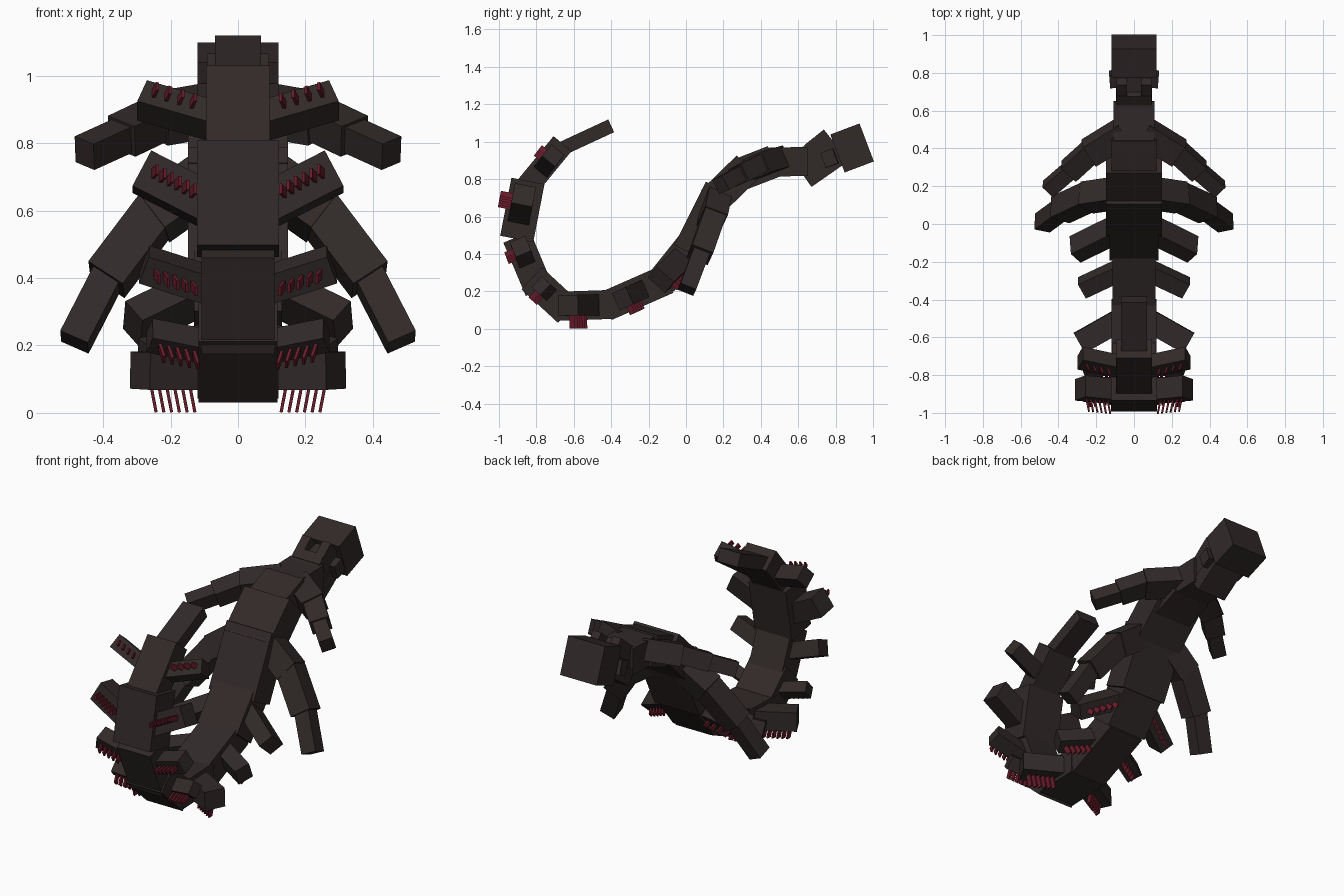
import bpy, bmesh
from mathutils import Vector, Matrix

cube = bpy.data.objects.get("Cube")
if cube:
    bpy.data.objects.remove(cube)


def material(name, rgb):
    m = bpy.data.materials.new(name)
    m.use_nodes = True
    m.diffuse_color = (*rgb, 1)
    bsdf = m.node_tree.nodes["Principled BSDF"]
    bsdf.inputs["Base Color"].default_value = (*rgb, 1)
    bsdf.inputs["Roughness"].default_value = 0.9
    return m


shell = material("dark brown shell", (0.031, 0.0225, 0.022))
red = material("deep red", (0.14, 0.012, 0.024))


def add_box(bm, p0, p1, width, depth, normal):
    """Box running from p0 to p1; depth is measured along the normal."""
    p0, p1 = Vector(p0), Vector(p1)
    along = (p1 - p0).normalized()
    side = along.cross(normal).normalized()
    up = side.cross(along)
    rot = Matrix((side, along, up)).transposed().to_4x4()
    size = Matrix.Diagonal((width, (p1 - p0).length, depth, 1))
    bmesh.ops.create_cube(bm, size=1, matrix=Matrix.Translation((p0 + p1) / 2) @ rot @ size)


def finish(name, bm, mat, mirror=False):
    mesh = bpy.data.meshes.new(name)
    bmesh.ops.recalc_face_normals(bm, faces=bm.faces)
    bm.to_mesh(mesh)
    bm.free()
    mesh.materials.append(mat)
    ob = bpy.data.objects.new(name, mesh)
    bpy.context.collection.objects.link(ob)
    if mirror:
        ob.modifiers.new("Mirror", "MIRROR").use_mirror_merge = False


def bar(name, p0, p1, width, depth, normal, mirror=False):
    bm = bmesh.new()
    add_box(bm, p0, p1, width, depth, normal)
    finish(name, bm, shell, mirror)


def central(name, a, b, width, depth, x=0):
    """Box along two (y, z) points, on the centre plane or mirrored at x."""
    normal = Vector((0, a[1] - b[1], b[0] - a[0]))
    bar(name, (x, *a), (x, *b), width, depth, normal, x > 0)


# Curled body, from tail tip to neck: start, end, width, thickness
body = [
    ((-.40, 1.085), (-.68, .955), .135, .075),
    ((-.66, .99), (-.865, .74), .19, .125),
    ((-.845, .79), (-.905, .48), .243, .18),
    ((-.905, .49), (-.785, .205), .217, .155),
    ((-.825, .27), (-.63, .09), .235, .16),
    ((-.68, .12), (-.40, .13), .24, .155),
    ((-.43, .12), (-.10, .265), .23, .16),
    ((-.13, .25), (.03, .45), .26, .165),
    ((.01, .41), (.18, .75), .295, .165),
    ((.14, .68), (.33, .865), .295, .17),
    ((.29, .825), (.47, .895), .24, .175),
    ((.44, .89), (.65, .895), .215, .155),
]
for i, (a, b, w, d) in enumerate(body):
    central("tail_tip" if i == 0 else f"body_segment_{i}", a, b, w, d)

# Head: neck, forked brow, jaw, skull block and cheek pieces
central("neck", (.62, .895), (.84, .95), .18, .15)
central("brow", (.66, .945), (.705, .983), .18, .09)
central("brow_prong", (.66, .945), (.765, 1.03), .055, .09, .065)
central("jaw", (.645, .795), (.81, .91), .19, .09)
central("skull", (.81, .937), (.966, .996), .24, .217)
bar("cheek", (.10, .735, .90), (.105, .80, .925), .055, .085, (0, 0, 1), True)

# Side legs: body segment, root, end, width, depth, spike count, spike length
legs = [
    (1, (.06, -.758, .862), (.285, -.71, .927), .085, .09, 4, .035),
    (2, (.06, -.89, .60), (.285, -.868, .715), .12, .115, 6, .065),
    (3, (.06, -.86, .37), (.278, -.885, .44), .09, .09, 5, .045),
    (4, (.06, -.73, .19), (.262, -.775, .23), .065, .08, 5, .05),
    (5, (.06, -.50, .125), (.29, -.63, .125), .12, .11, 6, .068),
    (6, (.06, -.237, .207), (.275, -.338, .16), .09, .10, 5, .045),
    (7, (.06, -.01, .385), (.312, -.135, .262), .09, .125, 5, .035),
]
curl_centre = Vector((0, -.45, .6))
for seg, root, end, w, d, count, length in legs:
    a, b = body[seg][:2]
    root, end = Vector(root), Vector(end)
    normal = Vector((0, a[1] - b[1], b[0] - a[0])).normalized()
    if normal.dot(Vector((0, root.y, root.z)) - curl_centre) < 0:
        normal.negate()
    bar(f"leg_{seg}", root, end, w, d, normal, True)
    # Row of thin spikes on the outer face, leaning to the body
    bm = bmesh.new()
    lean = Vector((.015, 0, 0))
    for k in range(count):
        base = root.lerp(end, .36 + .5 * k / (count - 1)) + normal * (d / 2 - .01)
        tip = base + normal * (length + .01) - lean
        add_box(bm, base, tip, .03, .009, (1, 0, 0))
    finish(f"spikes_{seg}", bm, red, True)


# Jointed arms: joints, then width and depth of each piece
def arm(name, joints, sizes, normal):
    for part, p0, p1, (w, d) in zip(("shoulder", "upper", "fore"), joints, joints[1:], sizes):
        step = (Vector(p1) - Vector(p0)).normalized() * .02
        bar(f"{name}_{part}", Vector(p0) - step, p1, w, d, normal, True)


arm("lower_arm",
    [(.08, .165, .70), (.25, .14, .58), (.39, .075, .395), (.485, .005, .21)],
    [(.14, .13), (.125, .12), (.09, .09)], (0, -.9, .42))
arm("upper_arm",
    [(.07, .48, .90), (.24, .375, .87), (.345, .28, .82), (.455, .185, .77)],
    [(.13, .12), (.11, .10), (.08, .085)], (0, -.4, .9))
